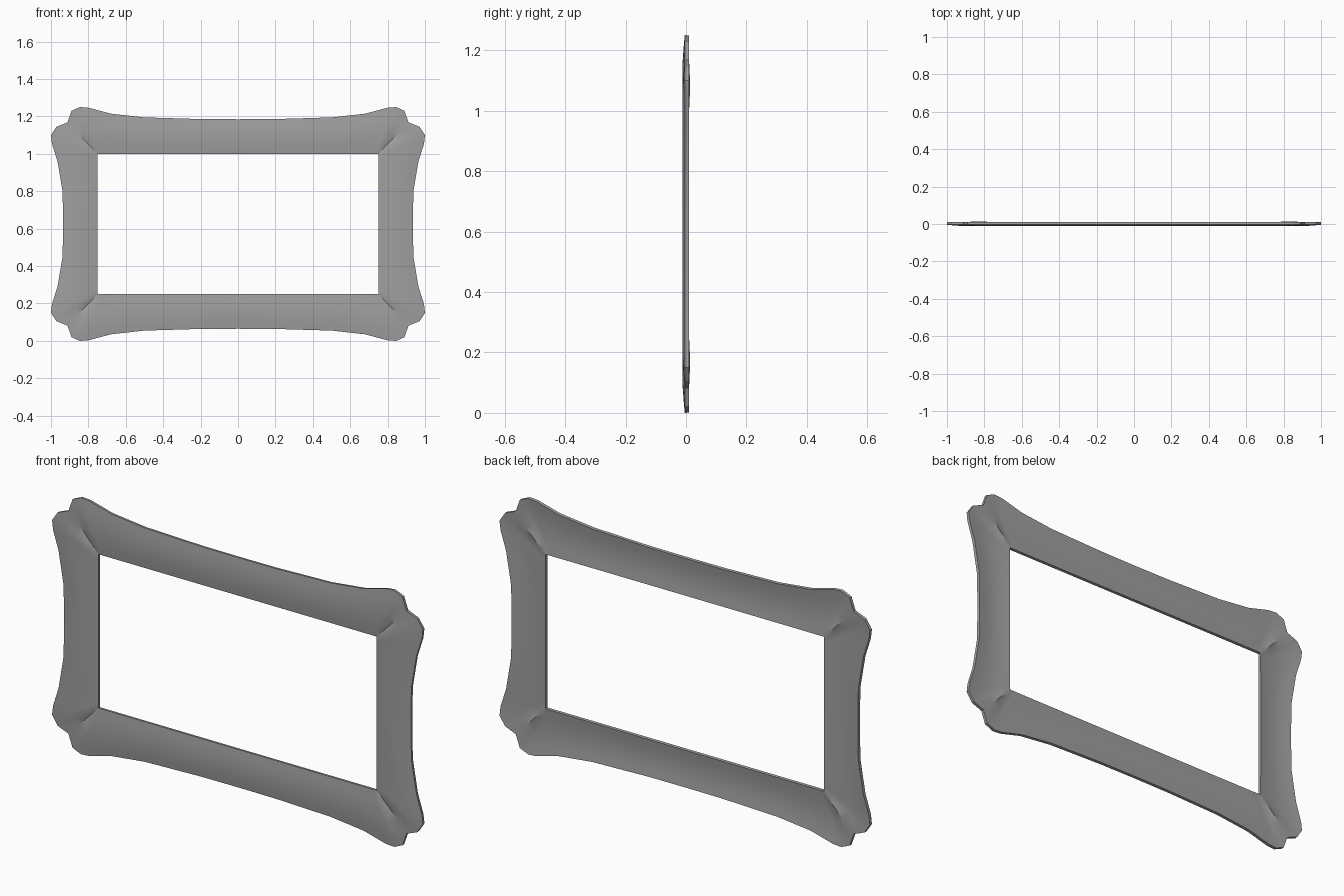
import bpy, bmesh, math

if "Cube" in bpy.data.objects:
    bpy.data.objects.remove(bpy.data.objects["Cube"])

CENTRE = 0.625      # height of the frame's middle
HALF_W, HALF_H = 0.75, 0.375   # half size of the opening
RIM, BULGE = -0.004, 0.008

# Outer outline of one quarter: (inner position along bar, outer x, outer z)
TOP = [(0, 0, 1.185), (0.2, 0.2, 1.186), (0.48, 0.5, 1.195),
       (0.62, 0.68, 1.215), (0.69, 0.8, 1.247), (0.725, 0.845, 1.25),
       (0.742, 0.89, 1.23), (0.75, 0.912, 1.168)]
SIDE = [(0.625, 0.935, 0.625), (0.78, 0.938, 0.8), (0.88, 0.965, 0.96),
        (0.94, 0.995, 1.055), (0.975, 1.0, 1.1), (0.992, 0.97, 1.145),
        (1.0, 0.912, 1.168)]
STEPS = 6

# Flat grey finish
grey = bpy.data.materials.new("frame grey")
grey.use_nodes = True
colour = (0.35, 0.35, 0.35, 1)
grey.diffuse_color = colour
grey.node_tree.nodes["Principled BSDF"].inputs["Base Color"].default_value = colour

bm = bmesh.new()


def bar(stations, along_x):
    """Loft a domed strip from the opening to the outer outline."""
    rows = []
    for i, (s, ox, oz) in enumerate(stations):
        ix, iz = (s, HALF_H) if along_x else (HALF_W, s - CENTRE)
        # the last station is the valley between two corner lobes
        dome = -0.4 if i == len(stations) - 1 else 1
        row = []
        for k in range(STEPS + 1):
            t = k / STEPS
            y = RIM - BULGE * dome * math.sin(math.pi * t)
            row.append(bm.verts.new((ix + (ox - ix) * t, y,
                                     iz + (oz - CENTRE - iz) * t)))
        rows.append(row)
    for a, b in zip(rows, rows[1:]):
        for k in range(STEPS):
            face = bm.faces.new((a[k], b[k], b[k + 1], a[k + 1]))
            face.normal_update()
            if face.normal.y > 0:
                face.normal_flip()


bar(TOP, True)
bar(SIDE, False)
bmesh.ops.remove_doubles(bm, verts=bm.verts[:], dist=0.0001)

mesh = bpy.data.meshes.new("picture_frame")
bm.to_mesh(mesh)
bm.free()
mesh.materials.append(grey)
frame = bpy.data.objects.new("picture_frame", mesh)
bpy.context.collection.objects.link(frame)
frame.location.z = CENTRE

# Mirror the quarter into a whole frame, then give the shell its thickness
mirror = frame.modifiers.new("mirror", "MIRROR")
mirror.use_axis = (True, False, True)
mirror.merge_threshold = 0.0005
shell = frame.modifiers.new("shell", "SOLIDIFY")
shell.thickness = 0.014
shell.offset = -1

bpy.ops.object.select_all(action="DESELECT")
frame.select_set(True)
bpy.context.view_layer.objects.active = frame
for name in ("mirror", "shell"):
    bpy.ops.object.modifier_apply(modifier=name)
bpy.ops.object.shade_smooth_by_angle(angle=math.radians(30))
